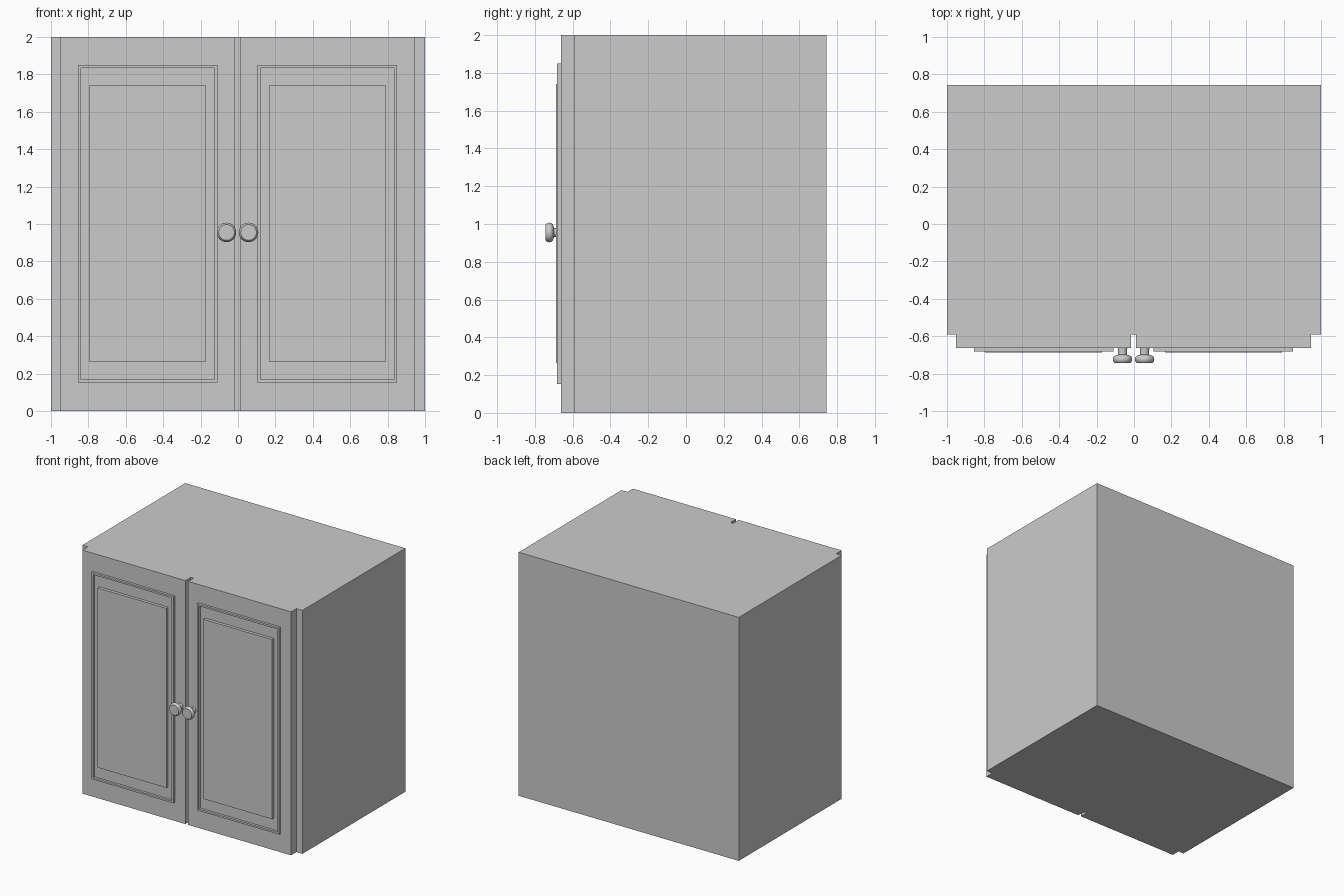
import bpy, math

if "Cube" in bpy.data.objects:
    bpy.data.objects.remove(bpy.data.objects["Cube"])

CX = -0.0025          # centre line between the doors
Z0 = 0.955            # knob height
DOOR_Y, RIDGE_Y, PANEL_Y = -0.662, -0.682, -0.687


def mesh_object(name, verts, faces):
    me = bpy.data.meshes.new(name)
    me.from_pydata(verts, [], faces)
    me.update()
    ob = bpy.data.objects.new(name, me)
    bpy.context.collection.objects.link(ob)
    return ob


def box(name, x0, x1, y0, y1, z0, z1):
    x0, x1 = sorted((x0, x1))
    v = [(x, y, z) for x in (x0, x1) for y in (y0, y1) for z in (z0, z1)]
    f = [(0, 1, 3, 2), (4, 6, 7, 5), (0, 4, 5, 1),
         (2, 3, 7, 6), (0, 2, 6, 4), (1, 5, 7, 3)]
    return mesh_object(name, v, f)


def rect_frame(name, x0, x1, z0, z1, w, y0, y1):
    """Rectangular ring of width w, from front y0 to back y1."""
    x0, x1 = sorted((x0, x1))
    v = []
    for y, d in ((y1, 0), (y0, 0), (y0, w), (y1, w)):
        v += [(x0 + d, y, z0 + d), (x1 - d, y, z0 + d),
              (x1 - d, y, z1 - d), (x0 + d, y, z1 - d)]
    f = [(r * 4 + i, r * 4 + (i + 1) % 4,
          (r + 1) % 4 * 4 + (i + 1) % 4, (r + 1) % 4 * 4 + i)
         for r in range(4) for i in range(4)]
    return mesh_object(name, v, f)


def knob(name, cx, n=32):
    """Lathed knob pointing to -y; profile is (radius, y)."""
    prof = [(0.026, DOOR_Y + 0.002), (0.024, -0.68), (0.025, -0.699),
            (0.036, -0.702), (0.046, -0.708), (0.051, -0.716),
            (0.052, -0.724), (0.050, -0.733), (0.045, -0.740), (0.042, -0.743)]
    v = [(cx + r * math.cos(2 * math.pi * i / n), y,
          Z0 + r * math.sin(2 * math.pi * i / n)) for r, y in prof for i in range(n)]
    f = [(k * n + i, k * n + (i + 1) % n, (k + 1) * n + (i + 1) % n, (k + 1) * n + i)
         for k in range(len(prof) - 1) for i in range(n)]
    last = (len(prof) - 1) * n
    f += [tuple(range(n))[::-1], tuple(range(last, last + n))]
    ob = mesh_object(name, v, f)
    bpy.ops.object.select_all(action='DESELECT')
    ob.select_set(True)
    bpy.context.view_layer.objects.active = ob
    bpy.ops.object.shade_smooth_by_angle(angle=math.radians(40))


# Cabinet carcass
box("cabinet_body", -1, 1, -0.592, 0.743, 0, 2)

# Doors with ridge moulding, raised panel and knob, mirrored left and right
for side, s in (("left", -1), ("right", 1)):
    box(side + "_door", CX + s * 0.0125, CX + s * 0.948, DOOR_Y, -0.592, 0, 2)
    rect_frame(side + "_door_moulding", CX + s * 0.108, CX + s * 0.853,
               0.153, 1.85, 0.015, RIDGE_Y, DOOR_Y)
    box(side + "_door_panel", CX + s * 0.168, CX + s * 0.793,
        PANEL_Y, DOOR_Y, 0.265, 1.74)
    knob(side + "_knob", CX + s * 0.059)
